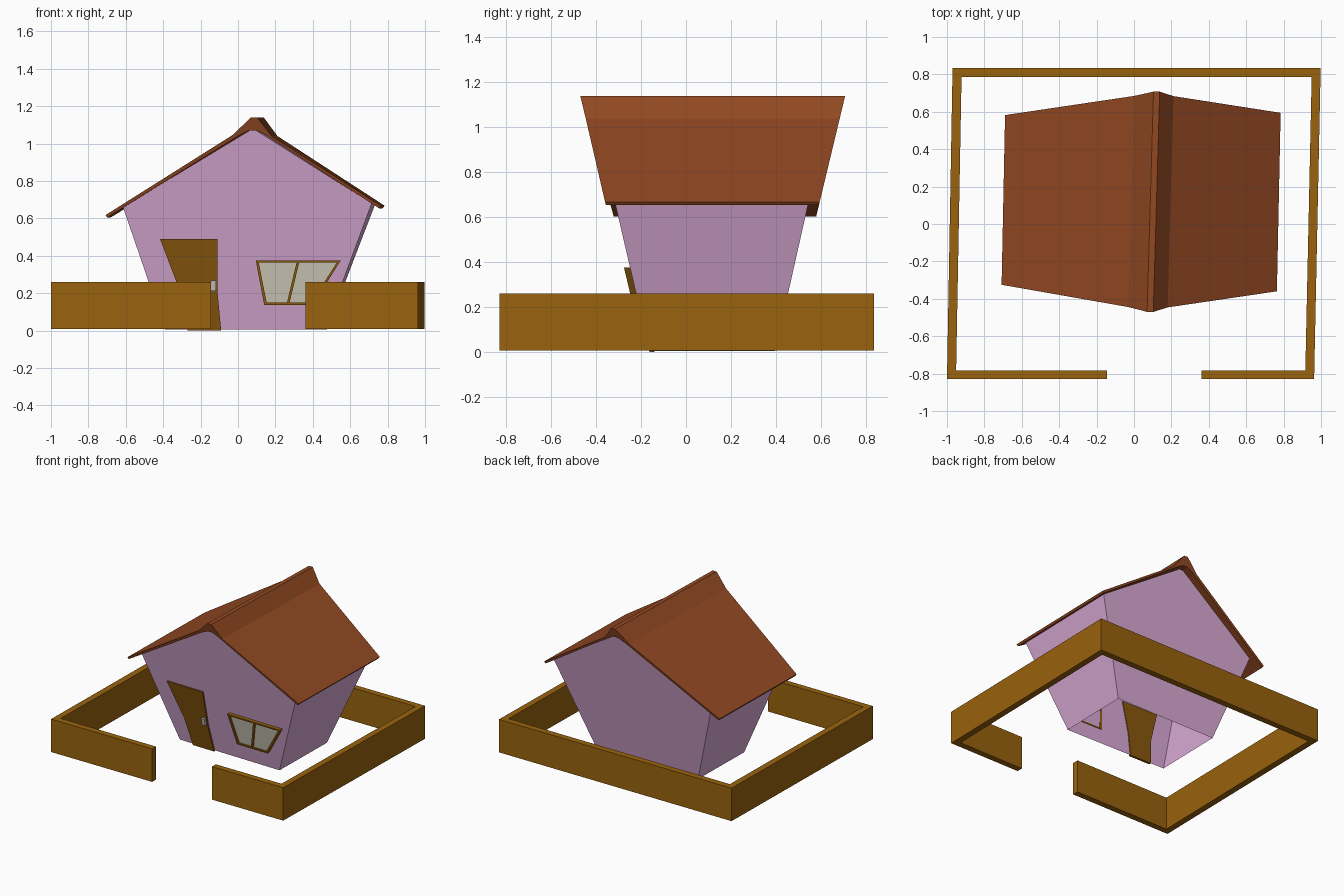
import bpy, bmesh

if "Cube" in bpy.data.objects:
    bpy.data.objects.remove(bpy.data.objects["Cube"])


def material(name, rgb):
    m = bpy.data.materials.new(name)
    m.diffuse_color = (*rgb, 1)
    m.use_nodes = True
    m.node_tree.nodes["Principled BSDF"].inputs["Base Color"].default_value = m.diffuse_color
    return m


PINK = material("pink_wall", (0.71, 0.41, 0.68))
ROOF = material("roof_brown", (0.29, 0.066, 0.016))
WOOD = material("wood", (0.32, 0.125, 0.004))
DOOR = material("door_wood", (0.26, 0.10, 0.004))
GLASS = material("pane", (0.69, 0.66, 0.54))


def loft(name, a, b, mat=None, skip=()):
    """Closed solid between two matching outlines; skip lists open sides."""
    bm = bmesh.new()
    va = [bm.verts.new(p) for p in a]
    vb = [bm.verts.new(p) for p in b]
    n = len(a)
    bm.faces.new(va)
    bm.faces.new(vb[::-1])
    for i in range(n):
        if i not in skip:
            j = (i + 1) % n
            bm.faces.new((va[j], va[i], vb[i], vb[j]))
    bmesh.ops.recalc_face_normals(bm, faces=bm.faces)
    me = bpy.data.meshes.new(name)
    bm.to_mesh(me)
    bm.free()
    ob = bpy.data.objects.new(name, me)
    bpy.context.collection.objects.link(ob)
    if mat:
        me.materials.append(mat)
    return ob


def front_y(x, z):
    """Leaning front wall plane."""
    return -0.152 - 0.225 * z - 0.02 * x


def on_wall(name, pts, out, inn, mat=None):
    """Panel following the leaning front wall, from 'out' outside to 'inn' inside."""
    return loft(name,
                [(x, front_y(x, z) - out, z) for x, z in pts],
                [(x, front_y(x, z) + inn, z) for x, z in pts], mat)


# House walls: flared shell, open underneath
wall = [(-0.39, 0.005), (0.465, 0.005), (0.715, 0.68),
        (0.09, 1.075), (0.07, 1.075), (-0.615, 0.66)]
loft("house_walls",
     [(x, front_y(x, z), z) for x, z in wall],
     [(x + 0.01 + 0.015 * z, 0.395 + 0.225 * z, z) for x, z in wall],
     PINK, skip=(0,))

# Roof: thin folded slab with a raised ridge
roof = [(-0.708, 0.618), (-0.03, 1.045), (0.07, 1.14), (0.103, 1.14), (0.18, 1.04),
        (0.764, 0.668), (0.754, 0.654), (0.14, 1.05), (0.10, 1.07), (0.06, 1.07),
        (0.0, 1.04), (-0.70, 0.604)]
loft("roof",
     [(x, -0.178 - 0.255 * z - 0.015 * x, z) for x, z in roof],
     [(x + 0.03 * z, 0.434 + 0.24 * z, z) for x, z in roof], ROOF)

# Garden fence: one slightly skewed ring with a gateway in front
fence = [(-0.145, -0.83), (-1.0, -0.83), (-0.97, 0.835), (0.998, 0.835), (0.963, -0.83),
         (0.36, -0.83), (0.36, -0.783), (0.916, -0.783), (0.95, 0.787),
         (-0.922, 0.787), (-0.951, -0.783), (-0.145, -0.783)]
loft("fence", [(x, y, 0.008) for x, y in fence],
     [(x, y, 0.26) for x, y in fence], WOOD)

# Door and handle
on_wall("door", [(-0.27, 0), (-0.09, 0), (-0.11, 0.21), (-0.11, 0.49),
                 (-0.417, 0.49), (-0.312, 0.215)], 0.012, 0.006, DOOR)
on_wall("door_handle", [(-0.145, 0.213), (-0.118, 0.213), (-0.118, 0.268), (-0.145, 0.268)],
        0.03, -0.008)

# Window: four frame bars, centre bar and glass
outer = [(0.14, 0.138), (0.40, 0.138), (0.55, 0.376), (0.095, 0.376)]
inner = [(0.153, 0.15), (0.392, 0.15), (0.528, 0.364), (0.111, 0.364)]
for i, side in enumerate(("bottom", "right", "top", "left")):
    j = (i + 1) % 4
    on_wall("window_frame_" + side, [outer[i], outer[j], inner[j], inner[i]], 0.028, 0.004, WOOD)
on_wall("window_centre_bar", [(0.262, 0.15), (0.276, 0.15), (0.327, 0.364), (0.313, 0.364)],
        0.026, 0.0, WOOD)
on_wall("window_glass", inner, 0.014, 0.0, GLASS)
